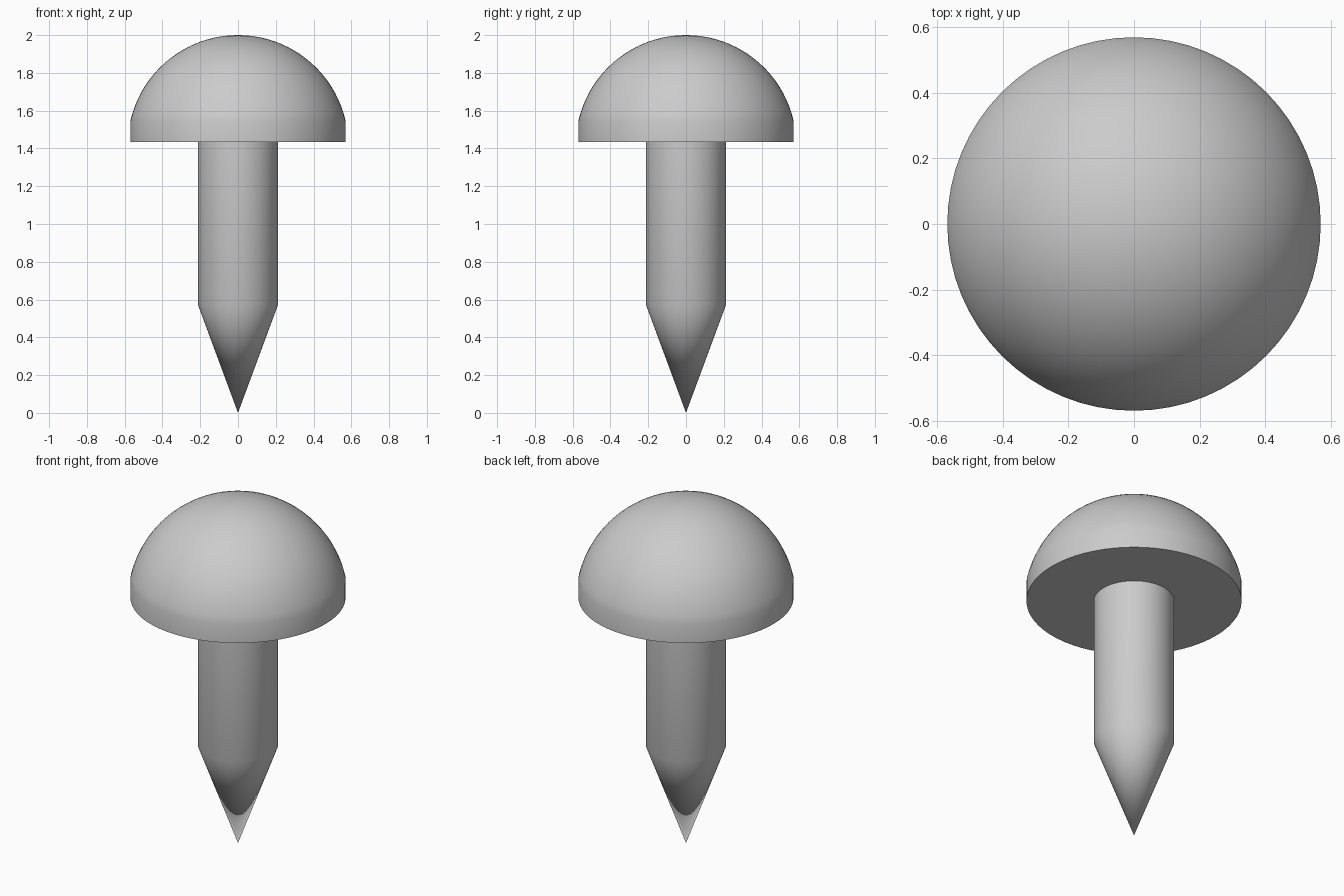
import bpy, bmesh, math

cube = bpy.data.objects.get("Cube")
if cube:
    bpy.data.objects.remove(cube)

steel = bpy.data.materials.new("grey_steel")
steel.use_nodes = True
GREY = (0.6, 0.6, 0.6, 1)
steel.diffuse_color = GREY
steel.node_tree.nodes["Principled BSDF"].inputs["Base Color"].default_value = GREY


def lathe(name, profile, segments=64):
    """Spin an (r, z) profile around the z axis into a smooth-shaded part."""
    bm = bmesh.new()
    verts = [bm.verts.new((r, 0, z)) for r, z in profile]
    edges = [bm.edges.new(pair) for pair in zip(verts, verts[1:])]
    bmesh.ops.spin(bm, geom=verts + edges, axis=(0, 0, 1), cent=(0, 0, 0),
                   angle=math.tau, steps=segments)
    bmesh.ops.remove_doubles(bm, verts=bm.verts, dist=0.0001)
    bmesh.ops.recalc_face_normals(bm, faces=bm.faces)
    mesh = bpy.data.meshes.new(name)
    bm.to_mesh(mesh)
    bm.free()
    mesh.materials.append(steel)
    obj = bpy.data.objects.new(name, mesh)
    bpy.context.collection.objects.link(obj)
    bpy.ops.object.select_all(action="DESELECT")
    obj.select_set(True)
    bpy.context.view_layer.objects.active = obj
    bpy.ops.object.shade_smooth_by_angle(angle=math.radians(35))
    return obj


UNDERSIDE, RIM_TOP, TOP = 1.435, 1.545, 2.0
HEAD_R, SHANK_R, TAPER_TOP = 0.57, 0.213, 0.575

# Round head: flat underside, short straight rim and a spherical cap
cap_height = TOP - RIM_TOP
cap_r = (HEAD_R ** 2 + cap_height ** 2) / (2 * cap_height)
start = math.asin((cap_r - cap_height) / cap_r)
STEPS = 20
dome = []
for i in range(STEPS):
    a = start + (math.pi / 2 - start) * i / STEPS
    dome.append((cap_r * math.cos(a), TOP - cap_r + cap_r * math.sin(a)))
lathe("head", [(SHANK_R, UNDERSIDE), (HEAD_R, UNDERSIDE)] + dome + [(0, TOP)])

# Straight shank tapering to a sharp point
lathe("shank", [(0, 0), (SHANK_R, TAPER_TOP), (SHANK_R, UNDERSIDE)])
